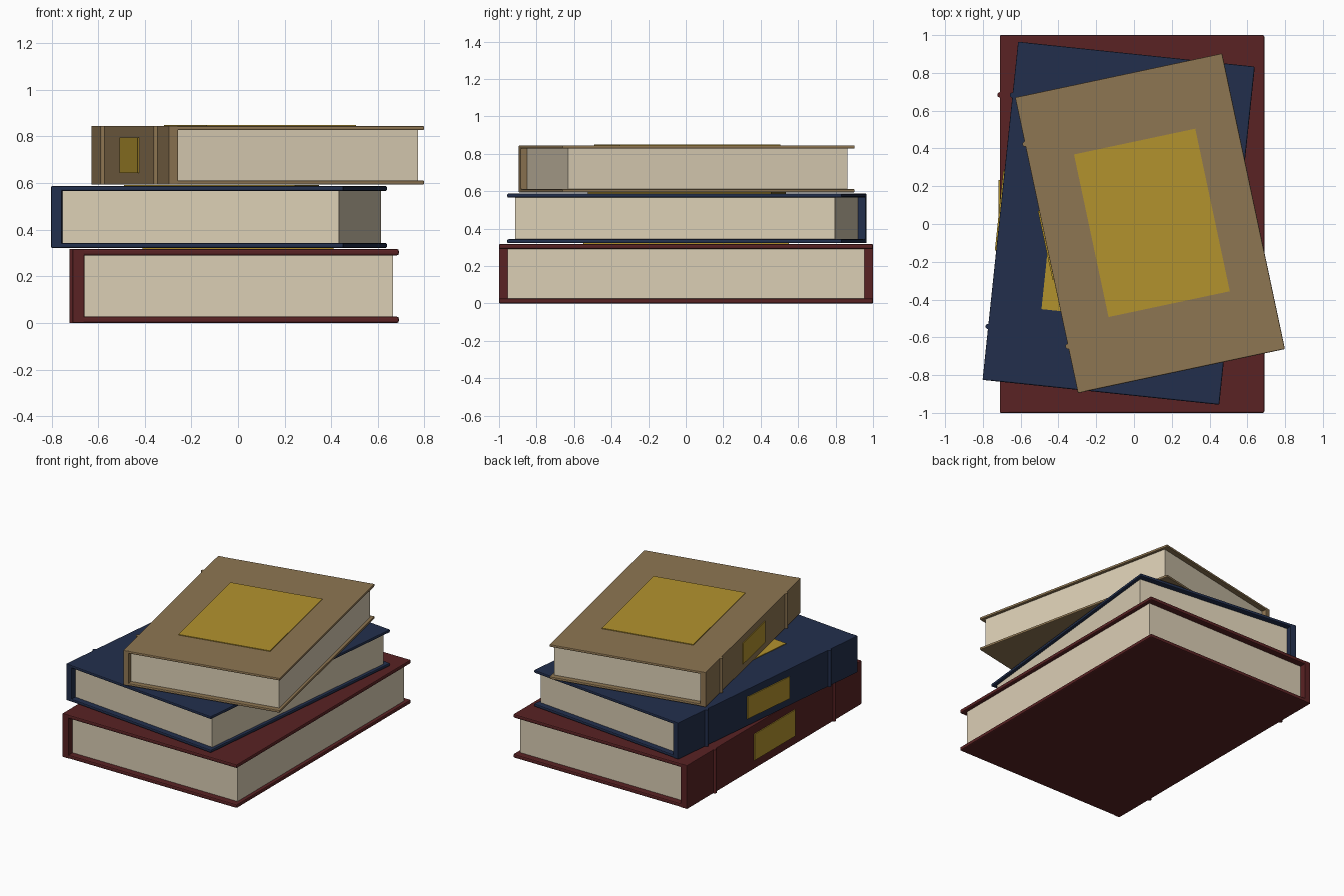
import bpy
from math import radians
from mathutils import Matrix, Vector

cube = bpy.data.objects.get("Cube")
if cube:
    bpy.data.objects.remove(cube, do_unlink=True)


def material(name, rgb):
    m = bpy.data.materials.new(name)
    m.use_nodes = True
    color = (*rgb, 1)
    m.diffuse_color = color
    m.node_tree.nodes["Principled BSDF"].inputs["Base Color"].default_value = color
    return m


RED = material("dark red cloth", (0.1, 0.016, 0.017))
BLUE = material("navy cloth", (0.016, 0.028, 0.073))
TAN = material("tan cloth", (0.27, 0.18, 0.085))
GOLD = material("gold leaf", (0.45, 0.29, 0.027))
PAPER = material("cream paper", (0.71, 0.62, 0.46))


def finish(name, mat, place, bevel):
    ob = bpy.context.object
    ob.name = name
    ob.data.materials.append(mat)
    ob.matrix_world = place @ ob.matrix_world
    if bevel:
        mod = ob.modifiers.new("soft edges", "BEVEL")
        mod.width = bevel
        mod.segments = 2
    return ob


def box(name, low, high, mat, place, bevel=0):
    low, high = Vector(low), Vector(high)
    bpy.ops.mesh.primitive_cube_add(size=1)
    bpy.context.object.data.transform(
        Matrix.Translation((low + high) / 2) @ Matrix.Diagonal((*(high - low), 1)))
    return finish(name, mat, place, bevel)


def book(name, cloth, center, angle, width, length, z, height, board):
    place = (Matrix.Translation((*center, z))
             @ Matrix.Rotation(radians(angle), 4, "Z"))
    w, l = width / 2, length / 2
    spine = 0.036 * width
    soft = board * 0.3

    # Boards and spine
    box(name + "_bottom_cover", (-w, -l, 0), (w, l, board), cloth, place, soft)
    box(name + "_top_cover", (-w, -l, height - board), (w, l, height), cloth, place, soft)
    box(name + "_spine", (-w, -l, 0), (spine - w, l, height), cloth, place, soft / 2)

    # Page block, set in from the cover edges
    box(name + "_pages", (spine - w - 0.005, -l * 0.955, board - 0.002),
        (w * 0.964, l * 0.955, height - board + 0.002), PAPER, place)

    # Gold panel on the cover and gold label on the spine
    px, py = width * 0.293, length * 0.275
    box(name + "_cover_panel", (0.01 - px, -py, height - 0.002),
        (0.01 + px, py, height + 0.005), GOLD, place)
    ly = length * 0.117
    box(name + "_spine_label", (-w - 0.007, -ly, height * 0.2),
        (-w + 0.002, ly, height * 0.8), GOLD, place)

    # Raised bands across the spine
    for side, end in ((-1, "front"), (1, "back")):
        bpy.ops.mesh.primitive_cylinder_add(vertices=16, radius=0.014, depth=height)
        ob = bpy.context.object
        ob.data.transform(Matrix.Translation((-w, side * length * 0.342, height / 2)))
        finish(name + "_" + end + "_band", cloth, place, 0)
        bpy.ops.object.shade_smooth_by_angle()


book("red_book", RED, (-0.01, 0), 0, 1.4, 2.0, 0, 0.317, 0.027)
book("blue_book", BLUE, (-0.081, 0.004), -6, 1.26, 1.8, 0.322, 0.265, 0.021)
book("tan_book", TAN, (0.085, 0.004), 12, 1.12, 1.6, 0.593, 0.252, 0.018)
